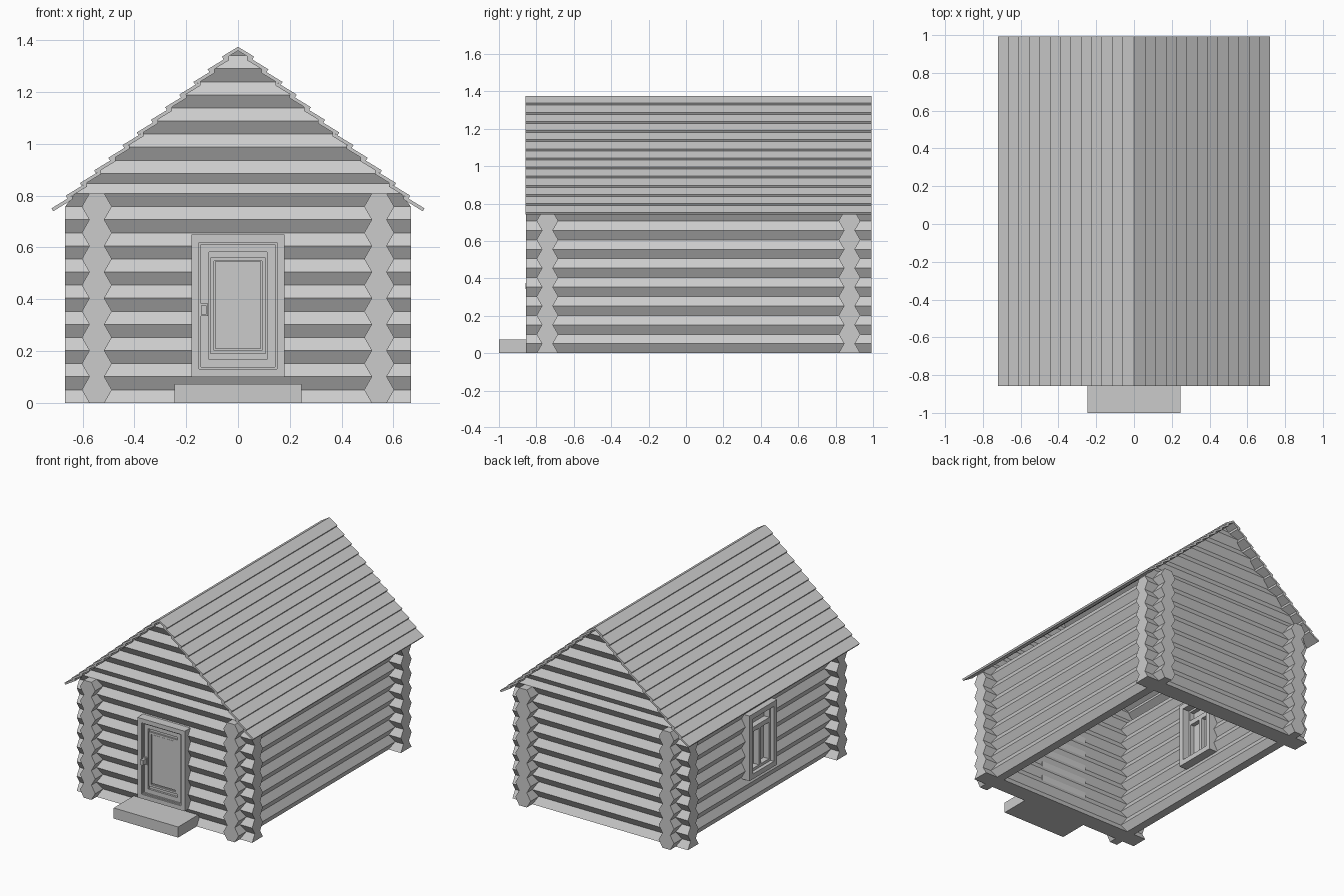
import bpy, bmesh, math
from mathutils import Vector

if "Cube" in bpy.data.objects:
    bpy.data.objects.remove(bpy.data.objects["Cube"])

grey = bpy.data.materials.new("plain grey")
grey.use_nodes = True
COLOUR = (0.6, 0.6, 0.6, 1)
grey.diffuse_color = COLOUR
grey.node_tree.nodes["Principled BSDF"].inputs["Base Color"].default_value = COLOUR

PITCH = 0.101             # log height
HALF = PITCH / 2
WIDE, FLAT = 0.058, 0.029  # half widths of the log section
WALL_X, FRONT, BACK = 0.545, -0.741, 0.874
END_X, Y0, Y1 = 0.667, -0.855, 0.992


def finish(name, bm):
    bmesh.ops.recalc_face_normals(bm, faces=bm.faces)
    mesh = bpy.data.meshes.new(name)
    bm.to_mesh(mesh)
    bm.free()
    mesh.materials.append(grey)
    obj = bpy.data.objects.new(name, mesh)
    bpy.context.collection.objects.link(obj)
    return obj


def prism(bm, start, end):
    """Solid between two matching rings of points."""
    a = [bm.verts.new(p) for p in start]
    b = [bm.verts.new(p) for p in end]
    bm.faces.new(a)
    bm.faces.new(b)
    for i in range(len(a)):
        j = (i + 1) % len(a)
        bm.faces.new((a[i], a[j], b[j], b[i]))


def box(bm, x0, x1, y0, y1, z0, z1):
    ring = [(x0, y0), (x1, y0), (x1, y1), (x0, y1)]
    prism(bm, [(x, y, z0) for x, y in ring], [(x, y, z1) for x, y in ring])


def section(z, lower=True):
    """Six sided log section, or its upper half only."""
    pts = [(WIDE, z), (FLAT, z + HALF), (-FLAT, z + HALF), (-WIDE, z)]
    if lower:
        pts += [(-FLAT, z - HALF), (FLAT, z - HALF)]
    return pts


def reach(z):
    """Half length of an end-wall log, trimmed under the roof slope."""
    return max(0.004, min(END_X, (1.375 - z) / 0.9))


# End walls with gables
def end_wall(name, y):
    bm = bmesh.new()
    rows = [section(0, False)]
    rows += [section(PITCH * k) for k in range(1, 9)]
    rows += [section(0.886 + PITCH * k) for k in range(5)]
    rows.append([(FLAT, 1.34), (-FLAT, 1.34), (-0.04, 1.363), (0.04, 1.363)])
    for row in rows:
        prism(bm, [(-reach(z), y + o, z) for o, z in row],
              [(reach(z), y + o, z) for o, z in row])
    finish(name, bm)


end_wall("front_log_wall", FRONT)
end_wall("back_log_wall", BACK)

# Window opening in the right wall
MID_Y = 0.067
W0, W1 = MID_Y - 0.15, MID_Y + 0.15
WZ0, WZ1 = 0.193, 0.64


def side_wall(name, x, has_window):
    bm = bmesh.new()
    for k in range(8):
        row = section(HALF + PITCH * k)
        spans = [(Y0, Y1)]
        if has_window and 2 <= k <= 5:
            spans = [(Y0, W0 + 0.01), (W1 - 0.01, Y1)]
        for lo, hi in spans:
            prism(bm, [(x + o, lo, z) for o, z in row],
                  [(x + o, hi, z) for o, z in row])
    finish(name, bm)


side_wall("left_log_wall", WALL_X, False)
side_wall("right_log_wall", -WALL_X, True)


# Roof of overlapping boards
def roof_side(name, side):
    bm = bmesh.new()
    tilt, thick = math.radians(31.4), 0.013
    for k in range(13):
        x, z = 0.713 - 0.0548 * k, 0.74 + 0.0488 * k
        inner = max(0.0, x - 0.075)
        rise = (x - inner) * math.tan(tilt)
        ring = [(x, z),
                (x + thick * math.sin(tilt), z + thick * math.cos(tilt)),
                (inner, z + rise + thick / math.cos(tilt)),
                (inner, z + rise)]
        prism(bm, [(side * a, Y0 - 0.003, b) for a, b in ring],
              [(side * a, Y1, b) for a, b in ring])
    finish(name, bm)


roof_side("left_roof_boards", 1)
roof_side("right_roof_boards", -1)


def surround(bm, half, z0, z1, width, near, far):
    """Four bars around an opening facing the front."""
    for s in (-1, 1):
        xs = sorted((s * half, s * (half - width)))
        box(bm, *xs, near, far, z0, z1)
    inner = half - width
    box(bm, -inner, inner, near, far, z0, z0 + width)
    box(bm, -inner, inner, near, far, z1 - width, z1)


# Door with nested mouldings
bm = bmesh.new()
surround(bm, 0.18, 0.10, 0.65, 0.03, -0.835, -0.70)
surround(bm, 0.15, 0.13, 0.62, 0.008, -0.825, -0.70)
finish("door_frame", bm)

bm = bmesh.new()
surround(bm, 0.142, 0.138, 0.612, 0.03, -0.815, -0.70)
surround(bm, 0.107, 0.188, 0.562, 0.014, -0.812, -0.70)
box(bm, -0.142, 0.142, -0.801, -0.70, 0.138, 0.612)
box(bm, -0.089, 0.089, -0.808, -0.70, 0.21, 0.545)
finish("door_leaf", bm)

bm = bmesh.new()
box(bm, -0.146, -0.116, -0.822, -0.80, 0.335, 0.383)
box(bm, -0.142, -0.122, -0.858, -0.82, 0.342, 0.376)
finish("door_handle", bm)

# Window, built facing the front and then turned to the right side
bm = bmesh.new()
zm = 0.515
surround(bm, 0.15, WZ0, WZ1, 0.035, -0.635, -0.45)
surround(bm, 0.115, WZ0 + 0.035, zm, 0.018, -0.61, -0.50)
surround(bm, 0.115, zm, WZ1 - 0.035, 0.014, -0.61, -0.50)
box(bm, -0.012, 0.012, -0.61, -0.50, WZ0 + 0.04, zm)
box(bm, -0.115, 0.115, -0.57, -0.53, WZ0 + 0.03, WZ1 - 0.03)
for v in bm.verts:
    v.co = Vector((v.co.y, MID_Y - v.co.x, v.co.z))
finish("window", bm)

# Doorstep
bm = bmesh.new()
box(bm, -0.245, 0.245, -1.0, -0.77, 0, 0.073)
finish("doorstep", bm)
